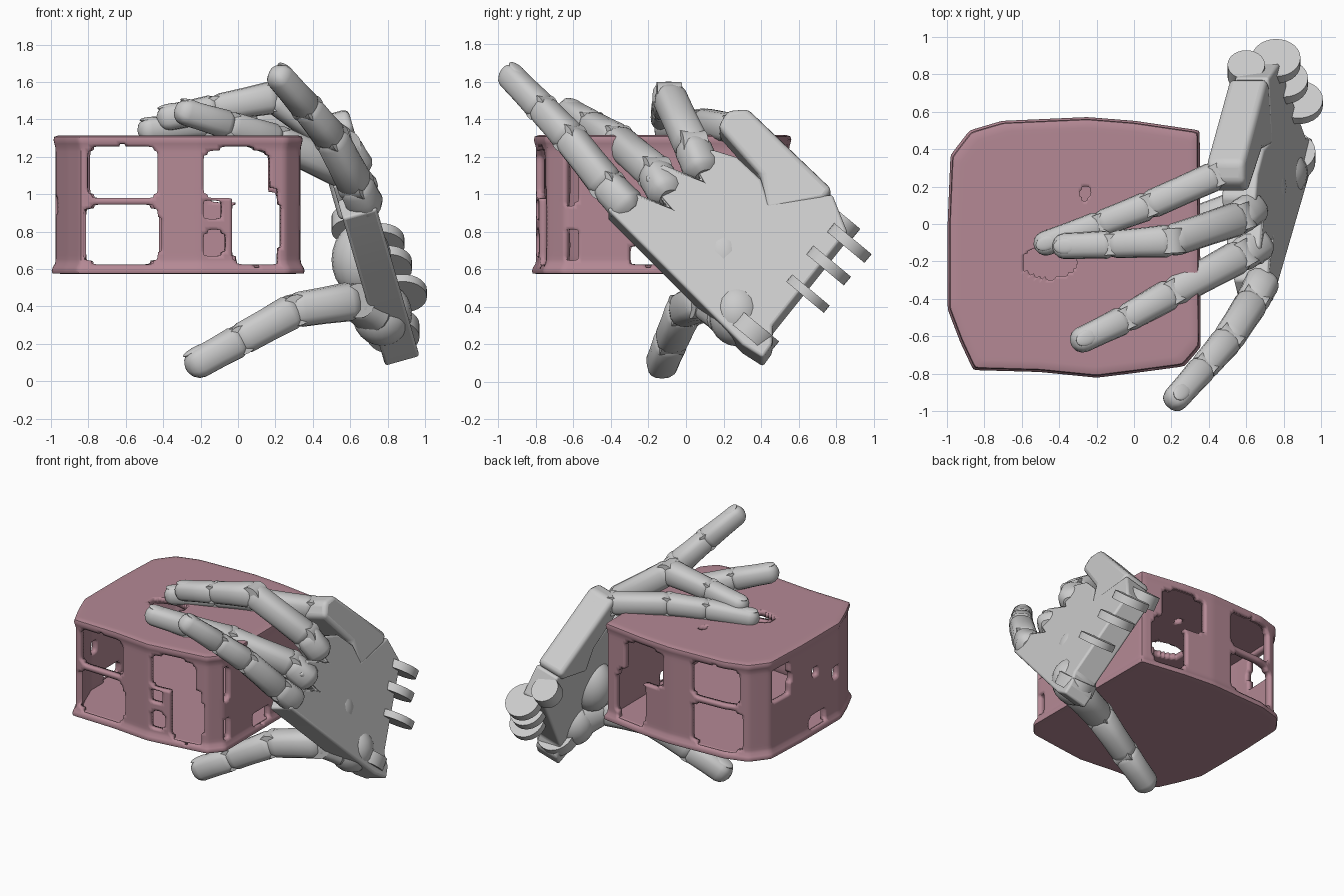
import bpy, bmesh, math
from mathutils import Vector, Matrix

if "Cube" in bpy.data.objects:
    bpy.data.objects.remove(bpy.data.objects["Cube"])


def make(name, bm, smooth=40):
    bmesh.ops.recalc_face_normals(bm, faces=bm.faces)
    me = bpy.data.meshes.new(name)
    bm.to_mesh(me)
    bm.free()
    ob = bpy.data.objects.new(name, me)
    bpy.context.collection.objects.link(ob)
    bpy.ops.object.select_all(action='DESELECT')
    ob.select_set(True)
    bpy.context.view_layer.objects.active = ob
    bpy.ops.object.shade_smooth_by_angle(angle=math.radians(smooth))
    return ob


def loft(rings):
    bm = bmesh.new()
    vs = [[bm.verts.new(p) for p in r] for r in rings]
    n = len(vs[0])
    for a, b in zip(vs, vs[1:]):
        for i in range(n):
            bm.faces.new((a[i], a[(i + 1) % n], b[(i + 1) % n], b[i]))
    bm.faces.new(vs[0])
    bm.faces.new(vs[-1])
    return bm


def frame(axis, up=Vector((0, 0, 1))):
    z = axis.normalized()
    y = (up - z * up.dot(z)).normalized()
    return y.cross(z), y, z


# ---------- pink cage: closed skin of small cells, window cells left out, then thickened ----------
corners = [(-.97, .36), (-.87, .49), (-.7, .54), (-.25, .56), (0, .54), (.34, .49),
           (.345, -.65), (.26, -.75), (0, -.785), (-.2, -.81), (-.5, -.78),
           (-.85, -.77), (-.92, -.62), (-.985, -.45), (-.985, 0)]
centre = Vector((-.32, -.12))
outline = []
for i, p in enumerate(corners):
    a, b = Vector(p), Vector(corners[(i + 1) % len(corners)])
    k = max(1, round((b - a).length / .022))
    outline += [a.lerp(b, j / k) - centre for j in range(k)]

# windows: (from, to, z0, z1) along x for front/back and along y for left/right
shared = [(-.80, -.43, .98, 1.26), (-.83, -.42, .63, .94)]
windows = {
    'front': shared + [(-.18, .17, .98, 1.24), (-.03, .22, .62, 1.04), (-.18, -.09, .87, .97), (-.18, -.08, .68, .8)],
    'back': shared + [(-.19, .16, .97, 1.24), (-.02, .24, .62, 1.0)],
    'left': [(.12, .34, .98, 1.23), (-.3, -.1, .62, .72), (-.46, -.38, .9, .98), (-.2, -.13, 1.0, 1.07)],
    'right': [(-.3, -.1, .62, .72), (-.66, -.57, .66, .8), (-.66, -.58, .95, 1.2)]}
lid_holes = [(-.45, -.2, .145, .085), (-.26, .165, .03, .03)]


def is_open(c):
    if c.z > 1.28:
        return any(((c.x - x) / a) ** 2 + ((c.y - y) / b) ** 2 < 1 for x, y, a, b in lid_holes)
    side = ('front' if c.y < -.65 else 'back' if c.y > .4 else 'left' if c.x < -.85 else
            'right' if c.x > .25 else None)
    u = c.x if side in ('front', 'back') else c.y
    return any(abs((2 * u - a - b) / (b - a)) ** 5 + abs((2 * c.z - p - q) / (q - p)) ** 5 < 1
               for a, b, p, q in windows.get(side, []))


steps = 30
levels = [(k / steps * 1.015, .575) for k in range(1, steps)] + [(1.015, .575), (1.02, .59), (1.01, .61)]
levels += [(.985, .63 + .62 * k / 28) for k in range(29)]
levels += [(.995, 1.27), (1.005, 1.29), (1.0, 1.31)] + [(k / steps, 1.315) for k in range(steps - 1, 0, -1)]
bm = loft([[(*(centre + p * s), z) for p in outline] for s, z in levels])
bmesh.ops.recalc_face_normals(bm, faces=bm.faces)
gone = [f for f in bm.faces if is_open(f.calc_center_median())]
bmesh.ops.delete(bm, geom=gone, context='FACES')
cage = make("pink_cage", bm, 60)
sm = cage.modifiers.new("soften", 'SMOOTH')
sm.factor, sm.iterations = .5, 3
so = cage.modifiers.new("thickness", 'SOLIDIFY')
so.thickness, so.offset = .045, -1
pink = bpy.data.materials.new("pink")
pink.diffuse_color = (.46, .25, .30, 1)
pink.use_nodes = True
pink.node_tree.nodes["Principled BSDF"].inputs["Base Color"].default_value = pink.diffuse_color
cage.data.materials.append(pink)


# ---------- hand helpers ----------
def segment(name, a, b, ra, rb, square=.75, tip=False):
    a, b = Vector(a), Vector(b)
    x, y, z = frame(b - a)
    L = (b - a).length
    prof = [(-.6 * ra, .55 * ra), (-.35 * ra, .85 * ra), (0, ra), (L * .5, (ra + rb) * .49), (L, rb),
            (L + .4 * rb, .88 * rb), (L + .7 * rb, .62 * rb)]
    if tip:
        prof.append((L + .88 * rb, .25 * rb))
    sg = lambda v: math.copysign(abs(v) ** square, v)
    rings = [[a + z * t + x * r * sg(math.cos(k)) + y * r * sg(math.sin(k))
              for k in [i * math.pi / 8 for i in range(16)]] for t, r in prof]
    return make(name, loft(rings), 35)


def disc(name, c, axis, r, depth):
    bm = bmesh.new()
    q = Vector((0, 0, 1)).rotation_difference(Vector(axis))
    bmesh.ops.create_cone(bm, cap_ends=True, segments=28, radius1=r, radius2=r, depth=depth,
                          matrix=Matrix.LocRotScale(Vector(c), q, None))
    return make(name, bm)


def ball(name, c, scale, rot=None):
    bm = bmesh.new()
    bmesh.ops.create_uvsphere(bm, u_segments=20, v_segments=12, radius=1,
                              matrix=Matrix.LocRotScale(Vector(c), rot, scale))
    return make(name, bm)


def finger(name, pts, radii):
    pts = [Vector(p) for p in pts]
    names = ["knuckle", "proximal", "middle", "tip"]
    for i, (a, b) in enumerate(zip(pts, pts[1:])):
        d = (b - a).normalized()
        last = i == len(pts) - 2
        g = radii[i] * .35
        end = b - d * (radii[i + 1] * .7 if last else g)
        segment(f"{name}_{names[i]}", a + d * g, end, radii[i], radii[i + 1], tip=last)
        if i:  # hinge pin
            disc(f"{name}_hinge_{i}", a, frame(d)[0], radii[i] * .88, radii[i] * 1.5)
    x, y, z = frame(pts[-1] - pts[-2])
    r = radii[-1]
    ball(f"{name}_nail", pts[-1] - z * r * .9 + y * r * .85, (r * .6, r * .2, r * .9),
         Matrix((x, y, z)).transposed().to_quaternion())


finger("index_finger", [(.69, -.30, .92), (.63, -.42, 1.05), (.5, -.62, 1.3), (.37, -.77, 1.46), (.2, -.96, 1.655)],
       [.095, .09, .085, .077, .07])
finger("middle_finger", [(.68, -.1, 1.0), (.57, -.17, 1.12), (.2, -.37, 1.29), (-.05, -.51, 1.37), (-.32, -.64, 1.45)],
       [.095, .092, .085, .077, .07])
finger("ring_finger", [(.64, .09, 1.12), (.56, .03, 1.26), (.2, -.09, 1.52), (-.12, -.11, 1.46), (-.42, -.12, 1.4)],
       [.095, .092, .088, .075, .07])
finger("little_finger", [(.56, .33, 1.32), (.44, .26, 1.35), (.08, .1, 1.38), (-.18, 0, 1.37), (-.52, -.12, 1.34)],
       [.085, .08, .078, .072, .066])
finger("thumb", [(.75, .24, .38), (.62, .1, .43), (.3, -.01, .38), (.01, -.08, .22), (-.26, -.14, .07)],
       [.13, .105, .095, .088, .083])


# ---------- palm ----------
def outer_x(z):
    return .74 - .29 * (z - .93)


def plate(name, poly, thick, bevel):
    n = Vector((-1, 0, -.28)).normalized() * thick
    out = [Vector((outer_x(z), y, z)) for y, z in poly]
    ob = make(name, loft([out, [p + n for p in out]]), 30)
    b = ob.modifiers.new("bevel", 'BEVEL')
    b.width, b.segments = bevel, 3
    return ob


plate("palm", [(-.42, .92), (-.3, 1.02), (-.1, .94), (-.22, 1.09), (-.12, 1.16), (.08, 1.08), (.02, 1.2),
               (.14, 1.24), (.27, 1.2), (.4, 1.08), (.44, .95), (.78, 1.0), (.86, .8), (.46, .3), (.46, .2),
               (.41, .13), (.3, .2)], .19, .015)
plate("little_metacarpal", [(.17, 1.36), (.22, 1.45), (.33, 1.46), (.78, 1.03), (.74, .97), (.42, .91), (.4, 1.1)],
      .21, .03)
ball("thumb_mount", (.66, .2, .65), (.16, .15, .2))
ball("thumb_base", (.77, .27, .36), (.16, .15, .17))

# wrist lugs along the slanted edge
edge = (0, .64, .77)
for i, (x, y, z, r, d) in enumerate([(.83, .36, .27, .14, .09), (.88, .65, .47, .13, .05),
                                     (.8, .76, .62, .13, .06), (.76, .87, .74, .13, .06), (.6, .82, .84, .1, .1)]):
    disc(f"wrist_lug_{i + 1}", (x, y, z), edge, r, d)
